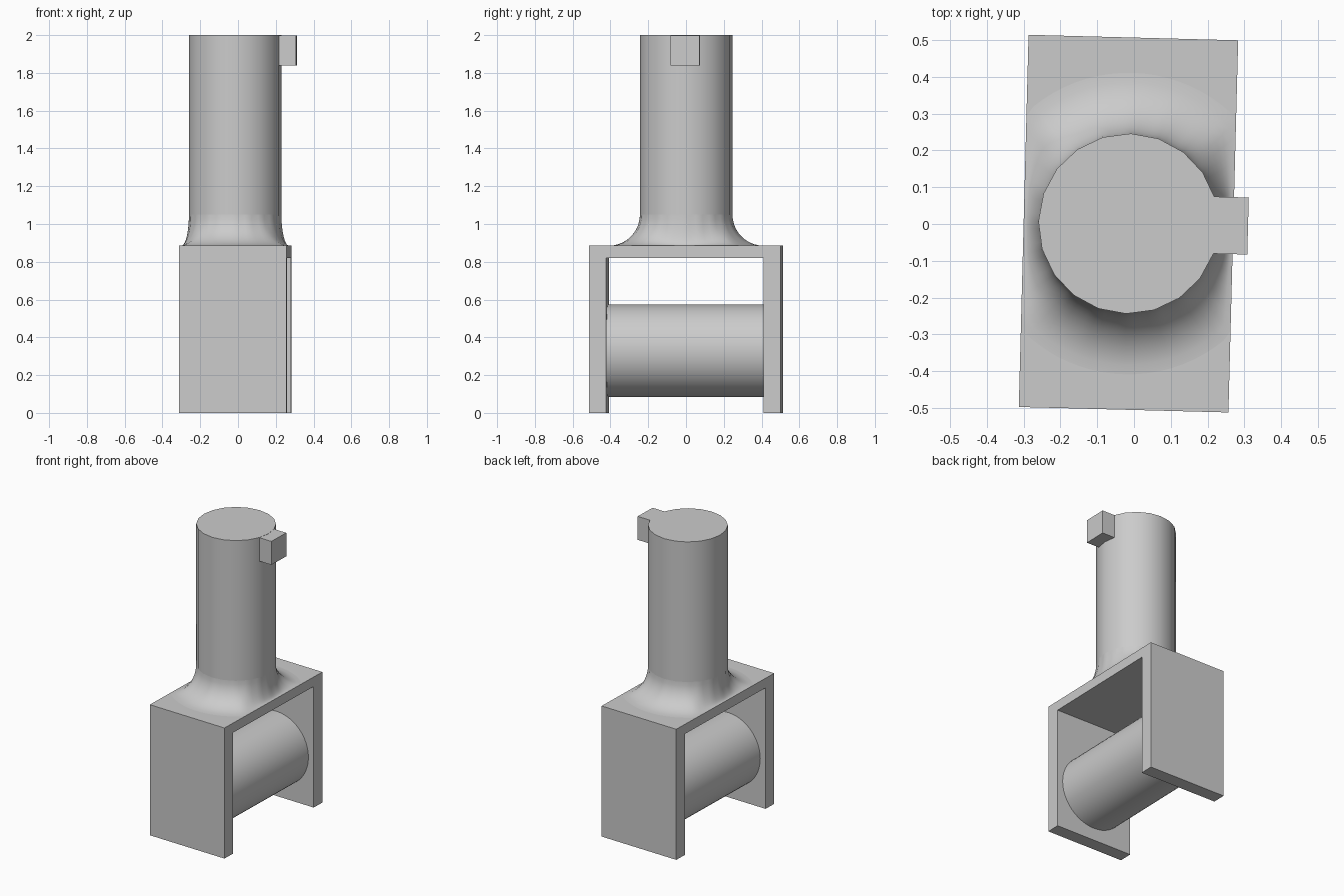
import bpy, bmesh
from math import sin, cos, pi, radians
from mathutils import Matrix, Vector

cube = bpy.data.objects.get("Cube")
if cube:
    bpy.data.objects.remove(cube, do_unlink=True)

grey = bpy.data.materials.new("plain grey")
grey.use_nodes = True
colour = (0.6, 0.6, 0.6, 1)
grey.diffuse_color = colour
grey.node_tree.nodes["Principled BSDF"].inputs["Base Color"].default_value = colour

# The whole part is turned slightly about the vertical axis
PLACE = Matrix.Translation((-0.015, 0.001, 0)) @ Matrix.Rotation(radians(-1.5), 4, "Z")
HALF_X, HALF_Y = 0.285, 0.506
DECK_TOP, DECK_LOW, WALL = 0.885, 0.82, 0.09
RADIUS, SIDES = 0.245, 20


def finish(name, bm, smooth=False):
    bmesh.ops.recalc_face_normals(bm, faces=bm.faces)
    bm.transform(PLACE)
    mesh = bpy.data.meshes.new(name)
    bm.to_mesh(mesh)
    bm.free()
    mesh.materials.append(grey)
    obj = bpy.data.objects.new(name, mesh)
    bpy.context.collection.objects.link(obj)
    if smooth:
        bpy.ops.object.select_all(action="DESELECT")
        obj.select_set(True)
        bpy.context.view_layer.objects.active = obj
        bpy.ops.object.shade_smooth_by_angle(angle=radians(35))
    return obj


def loft(bm, rings):
    loops = [[bm.verts.new(p) for p in ring] for ring in rings]
    n = len(loops[0])
    for low, high in zip(loops, loops[1:]):
        for i in range(n):
            j = (i + 1) % n
            bm.faces.new((low[i], low[j], high[j], high[i]))
    bm.faces.new(loops[0])
    bm.faces.new(loops[-1])


# Fork: upside-down U profile extruded across x
inner = HALF_Y - WALL
half = [(HALF_Y, DECK_TOP), (HALF_Y, 0), (inner, 0), (inner, DECK_LOW)]
outline = half + [(-y, z) for y, z in reversed(half)]
bm = bmesh.new()
face = bm.faces.new([bm.verts.new((-HALF_X, y, z)) for y, z in outline])
moved = bmesh.ops.extrude_face_region(bm, geom=[face], use_keep_orig=True)
bmesh.ops.translate(bm, vec=Vector((2 * HALF_X, 0, 0)),
                    verts=[v for v in moved["geom"] if isinstance(v, bmesh.types.BMVert)])
finish("fork_bracket", bm)

# Roller between the fork walls
bm = bmesh.new()
bmesh.ops.create_cone(bm, cap_ends=True, segments=48, radius1=RADIUS, radius2=RADIUS,
                      depth=2 * inner + WALL,
                      matrix=Matrix.Translation((0, 0, 0.329)) @ Matrix.Rotation(pi / 2, 4, "X"))
finish("roller", bm, True)

# Post
bm = bmesh.new()
FILLET = 0.165
ring = [(RADIUS * cos(2 * pi * i / SIDES), RADIUS * sin(2 * pi * i / SIDES)) for i in range(SIDES)]
loft(bm, [[(x, y, z) for x, y in ring] for z in (DECK_TOP + FILLET, 2)])
finish("post", bm, True)


# Flared foot: round fillet squeezed to stay within the deck
def flare_ring(t):
    points = []
    for i in range(SIDES * 4):
        a = 2 * pi * i / (SIDES * 4)
        step = 2 * pi / SIDES
        core = RADIUS * cos(step / 2) / cos(a % step - step / 2)
        edge = min(RADIUS + FILLET, HALF_X / max(abs(cos(a)), 0.01))
        r = core + (edge - core) * (1 - sin(t))
        points.append((r * cos(a), r * sin(a), DECK_TOP + FILLET * (1 - cos(t))))
    return points


bm = bmesh.new()
loft(bm, [flare_ring(pi / 2 * k / 10) for k in range(11)])
finish("flared_foot", bm, True)

# Key block on the post's left side
bm = bmesh.new()
bmesh.ops.create_cube(bm, size=1, matrix=Matrix.Translation((0.2625, 0.002, 1.9195))
                      @ Matrix.Diagonal((0.125, 0.155, 0.159, 1)))
finish("key_block", bm)
